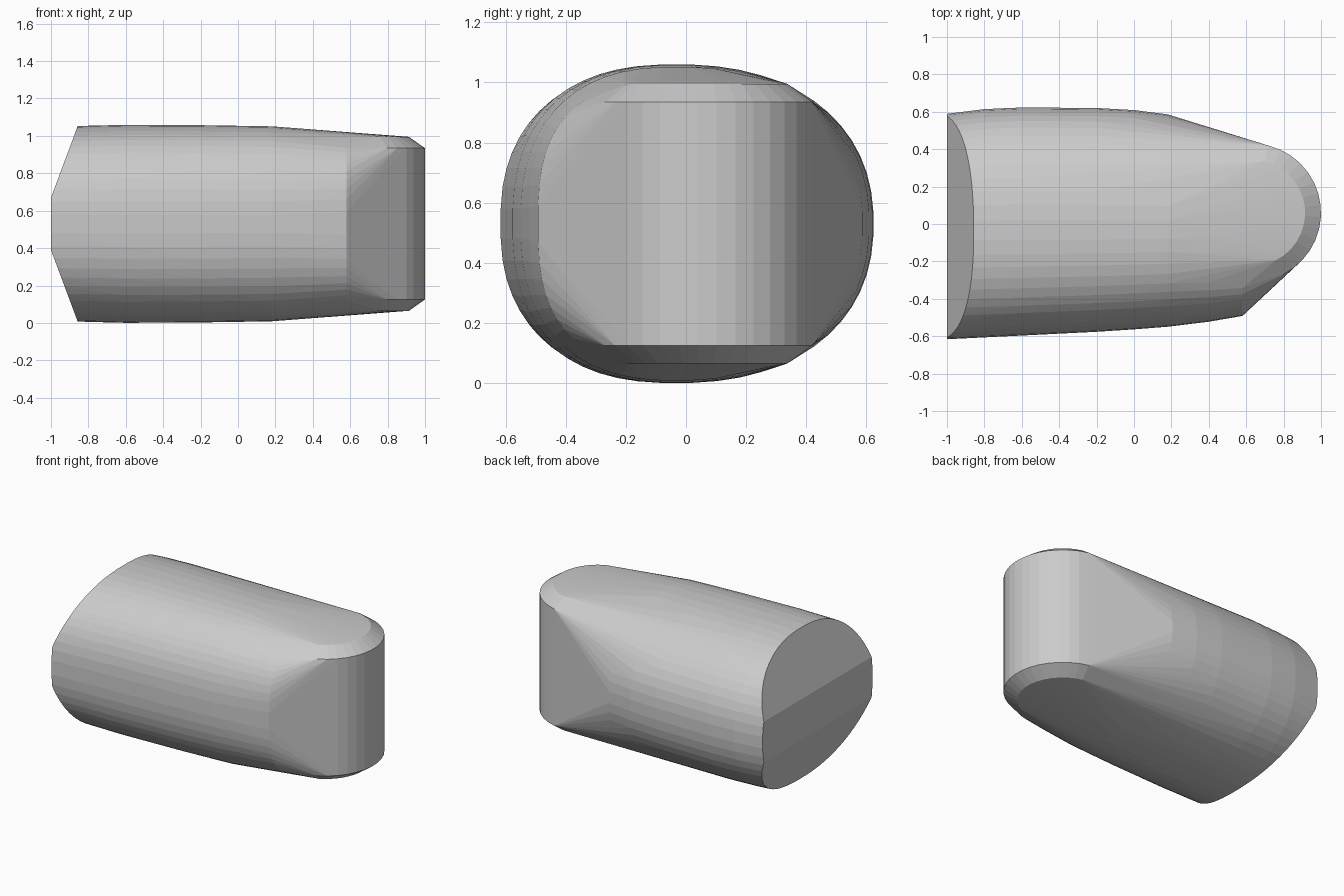
import bpy, bmesh
from math import cos, sin, radians, pi, copysign
from mathutils import Vector

if "Cube" in bpy.data.objects:
    bpy.data.objects.remove(bpy.data.objects["Cube"])

ZC = 0.53
bm = bmesh.new()


def section(x, front, back, half, yc=-0.03, ymax=9.0, n_front=2.45, steps=56):
    """Add a superellipse cross-section, flatter on the front side."""
    for i in range(steps):
        a = 2 * pi * (i + 0.5) / steps
        c, s = cos(a), sin(a)
        n = n_front if c < 0 else 2.25
        r = (yc - front) if c < 0 else (back - yc)
        y = yc + copysign(abs(c) ** (2 / n), c) * r
        z = ZC + copysign(abs(s) ** (2 / n), s) * half
        if y < ymax:
            bm.verts.new((x, y, z))


# Long rounded body
for x, front, back, half in ((-1.0, -0.617, 0.59, 0.518), (-0.8, -0.606, 0.615, 0.525),
                             (-0.6, -0.597, 0.624, 0.53), (-0.2, -0.577, 0.621, 0.528),
                             (0.0, -0.564, 0.61, 0.525), (0.18, -0.55, 0.587, 0.522)):
    section(x, front, back, half)
# Front shoulder, further along than the back one
section(0.4, -0.523, 0.5, 0.495, ymax=-0.12, n_front=2.6)
section(0.58, -0.492, 0.45, 0.47, ymax=-0.15, n_front=2.8)

# Upright round nose with a chamfered rim
for r, h in ((0.37, 0.405), (0.285, 0.465)):
    for i in range(15):
        a = radians(-63 + i * 139 / 14)
        for sign in (-1, 1):
            bm.verts.new((0.63 + r * cos(a), 0.06 + r * sin(a), ZC + sign * h))

res = bmesh.ops.convex_hull(bm, input=bm.verts)
junk = [g for g in set(res["geom_interior"]) | set(res["geom_unused"])
        if isinstance(g, bmesh.types.BMVert)]
bmesh.ops.delete(bm, geom=junk, context='VERTS')

# Two sloping cuts on the blunt end
for sign in (-1, 1):
    cut = bmesh.ops.bisect_plane(
        bm, geom=bm.verts[:] + bm.edges[:] + bm.faces[:], dist=1e-5,
        plane_co=(-1, 0, ZC + sign * 0.14),
        plane_no=Vector((-0.375, 0, sign * 0.14)).normalized(), clear_outer=True)
    bmesh.ops.holes_fill(bm, edges=[e for e in bm.edges if e.is_boundary], sides=0)

bmesh.ops.dissolve_limit(bm, angle_limit=radians(0.3), verts=bm.verts, edges=bm.edges)
bmesh.ops.recalc_face_normals(bm, faces=bm.faces)

mesh = bpy.data.meshes.new("rounded_block")
bm.to_mesh(mesh)
bm.free()
obj = bpy.data.objects.new("rounded_block", mesh)
bpy.context.collection.objects.link(obj)
